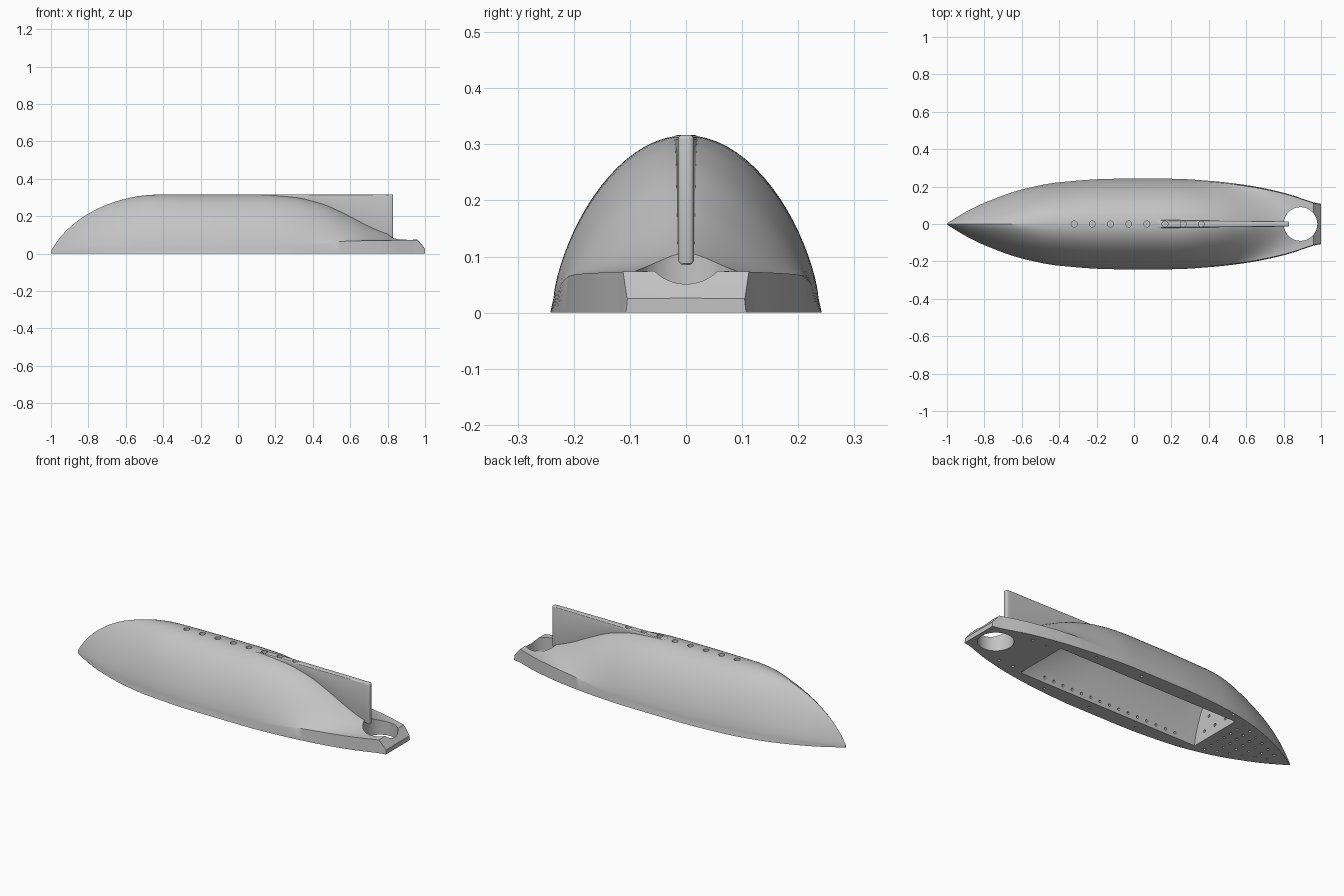
import bpy, bmesh, math
from mathutils import Matrix, Vector

if "Cube" in bpy.data.objects:
    bpy.data.objects.remove(bpy.data.objects["Cube"], do_unlink=True)

grey = bpy.data.materials.new("plain grey")
grey.use_nodes = True
grey.diffuse_color = (0.55, 0.55, 0.55, 1)
grey.node_tree.nodes["Principled BSDF"].inputs["Base Color"].default_value = grey.diffuse_color


def smooth_curve(points):
    """Return a smooth interpolating function through (x, value) points."""
    def slope(i):
        if i in (0, len(points) - 1):
            j = max(i, 1)
            return (points[j][1] - points[j - 1][1]) / (points[j][0] - points[j - 1][0])
        left = (points[i][1] - points[i - 1][1]) / (points[i][0] - points[i - 1][0])
        right = (points[i + 1][1] - points[i][1]) / (points[i + 1][0] - points[i][0])
        return 0 if left * right <= 0 else 2 * left * right / (left + right)

    def value(x):
        i = 0
        while i < len(points) - 2 and x > points[i + 1][0]:
            i += 1
        (x0, a), (x1, b) = points[i], points[i + 1]
        d = x1 - x0
        t = min(max((x - x0) / d, 0), 1)
        return ((2*t**3 - 3*t*t + 1) * a + (t**3 - 2*t*t + t) * d * slope(i)
                + (3*t*t - 2*t**3) * b + (t**3 - t*t) * d * slope(i + 1))
    return value


# Hull lines: half width, ridge height, side height and section shape
width = smooth_curve([(-1, .003), (-.9, .064), (-.8, .113), (-.6, .184), (-.4, .223), (-.1, .242),
                      (.2, .242), (.4, .231), (.6, .208), (.8, .167), (.96, .115)])
ridge = smooth_curve([(-1, .015), (-.96, .075), (-.9, .14), (-.8, .213), (-.7, .262), (-.6, .293),
                      (-.5, .311), (-.4, .316), (.1, .316), (.3, .302), (.45, .267), (.6, .2),
                      (.7, .148), (.8, .107), (.88, .087), (.96, .077)])
side = smooth_curve([(-1, .005), (-.8, .02), (.2, .027), (.6, .067), (.96, .073)])
spread = smooth_curve([(-1, 1.15), (-.7, 1.4), (-.4, 2), (.2, 2), (.6, 1.6), (.96, 1.3)])
power = smooth_curve([(-1, .8), (-.5, .7), (.2, .7), (.45, .9), (.65, 1.4), (.85, 2.2), (.96, 2.2)])


def section(w, low, base, top, a, b, flare=.975, n=20):
    """Arched cross-section in y and z, from the +y foot to the -y foot."""
    half = [(w, low)]
    for i in range(n):
        u = math.sin(i / n * math.pi / 2)
        half.append((w * flare * u, base + (top - base) * (1 - u ** a) ** b))
    half.append((w * flare, base))
    right = [half[0]] + half[:0:-1]
    return right + [(-y, z) for y, z in right[-2::-1]]


def make_object(name, bm):
    bmesh.ops.recalc_face_normals(bm, faces=bm.faces)
    mesh = bpy.data.meshes.new(name)
    bm.to_mesh(mesh)
    bm.free()
    mesh.materials.append(grey)
    obj = bpy.data.objects.new(name, mesh)
    bpy.context.collection.objects.link(obj)
    return obj


def loft(name, stations):
    """Skin closed rings given as (x, [(y, z), ...])."""
    bm = bmesh.new()
    rings = [[bm.verts.new((x, y, z)) for y, z in ring] for x, ring in stations]
    for r, s in zip(rings, rings[1:]):
        for i in range(len(r)):
            j = (i + 1) % len(r)
            bm.faces.new((r[i], r[j], s[j], s[i]))
    bm.faces.new(rings[0])
    bm.faces.new(rings[-1])
    return make_object(name, bm)


def steps(a, b, n):
    return [a + (b - a) * i / n for i in range(n + 1)]


def peg(bm, place, radius, depth, axis="Z", sides=16):
    turn = Vector((0, 0, 1)).rotation_difference(
        Vector((axis == "X", axis == "Y", axis == "Z"))).to_matrix().to_4x4()
    bmesh.ops.create_cone(bm, cap_ends=True, segments=sides, radius1=radius, radius2=radius,
                          depth=depth, matrix=Matrix.Translation(place) @ turn)


def cut(target, cutter):
    mod = target.modifiers.new("cut", "BOOLEAN")
    mod.operation, mod.solver, mod.object = "DIFFERENCE", "EXACT", cutter
    bpy.context.view_layer.objects.active = target
    bpy.ops.object.modifier_apply(modifier=mod.name)


# Hull body, ending in a sloped transom
xs = steps(-1, -.8, 14) + steps(-.8, .96, 60)[1:]
rings = [(x, section(width(x), 0, side(x), ridge(x), spread(x), power(x))) for x in xs]
rings.append((.998, section(.108, 0, .027, .028, 1.3, 2)))
rings.append((1.0, section(.107, 0, .025, .026, 1.3, 2)))
hull = loft("hull", rings)

# Fin running aft along the ridge
thick = smooth_curve([(.12, .022), (.4, .018), (.83, .014)])
fin = loft("fin", [(x, [(thick(x), ridge(x) - .015), (thick(x), .317),
                        (-thick(x), .317), (-thick(x), ridge(x) - .015)])
                   for x in steps(.12, .83, 24)])
bevel = fin.modifiers.new("rounding", "BEVEL")
bevel.width, bevel.segments = .009, 3
bevel.limit_method, bevel.angle_limit = "ANGLE", math.radians(50)
bpy.context.view_layer.objects.active = fin
bpy.ops.object.modifier_apply(modifier=bevel.name)

# Hollow inside the hull
hollow = loft("hollow_cutter", [
    (x, section(.155, -.05, 0, ridge(x) - .045, spread(x), power(x), 1)) for x in steps(-.52, .6, 30)])

# Round opening at the stern
bm = bmesh.new()
peg(bm, (.89, 0, .05), .09, .3, sides=64)
opening = make_object("opening_cutter", bm)

# Row of sockets along the top
bm = bmesh.new()
for x in steps(-.32, .36, 7):
    peg(bm, (x, 0, .32), .016, .045, sides=24)
sockets = make_object("socket_cutter", bm)

# Small holes in the rim, hollow walls, bulkhead and bow underside
bm = bmesh.new()
for s in (-1, 1):
    for x in (.41, .12, -.18, -.47):
        peg(bm, (x, s * .2, 0), .007, .03)
    for x in (.67, .76):
        peg(bm, (x, s * .13, 0), .007, .03)
    for x in steps(-.39, .45, 14):
        peg(bm, (x, s * .155, .025), .007, .05, "Y")
for y, z in [(-.08, .05), (0, .05), (.08, .05), (-.045, .12), (.045, .12), (0, .19)]:
    peg(bm, (-.52, y, z), .008, .04, "X")
for i in range(6):
    x = -.58 - .06 * i
    for j in range(-3, 4):
        y = .05 * (j + .5 * (i % 2))
        if abs(y) < width(x) - .025:
            peg(bm, (x, y, 0), .006, .03)
small_holes = make_object("small_hole_cutter", bm)

for cutter in (hollow, opening, sockets, small_holes):
    cut(hull, cutter)
cut(fin, sockets)
for cutter in (hollow, opening, sockets, small_holes):
    bpy.data.objects.remove(cutter, do_unlink=True)

# Smooth shading with crisp edges
bpy.ops.object.select_all(action="DESELECT")
for obj in (hull, fin):
    obj.select_set(True)
bpy.context.view_layer.objects.active = hull
bpy.ops.object.shade_smooth_by_angle(angle=math.radians(30))
